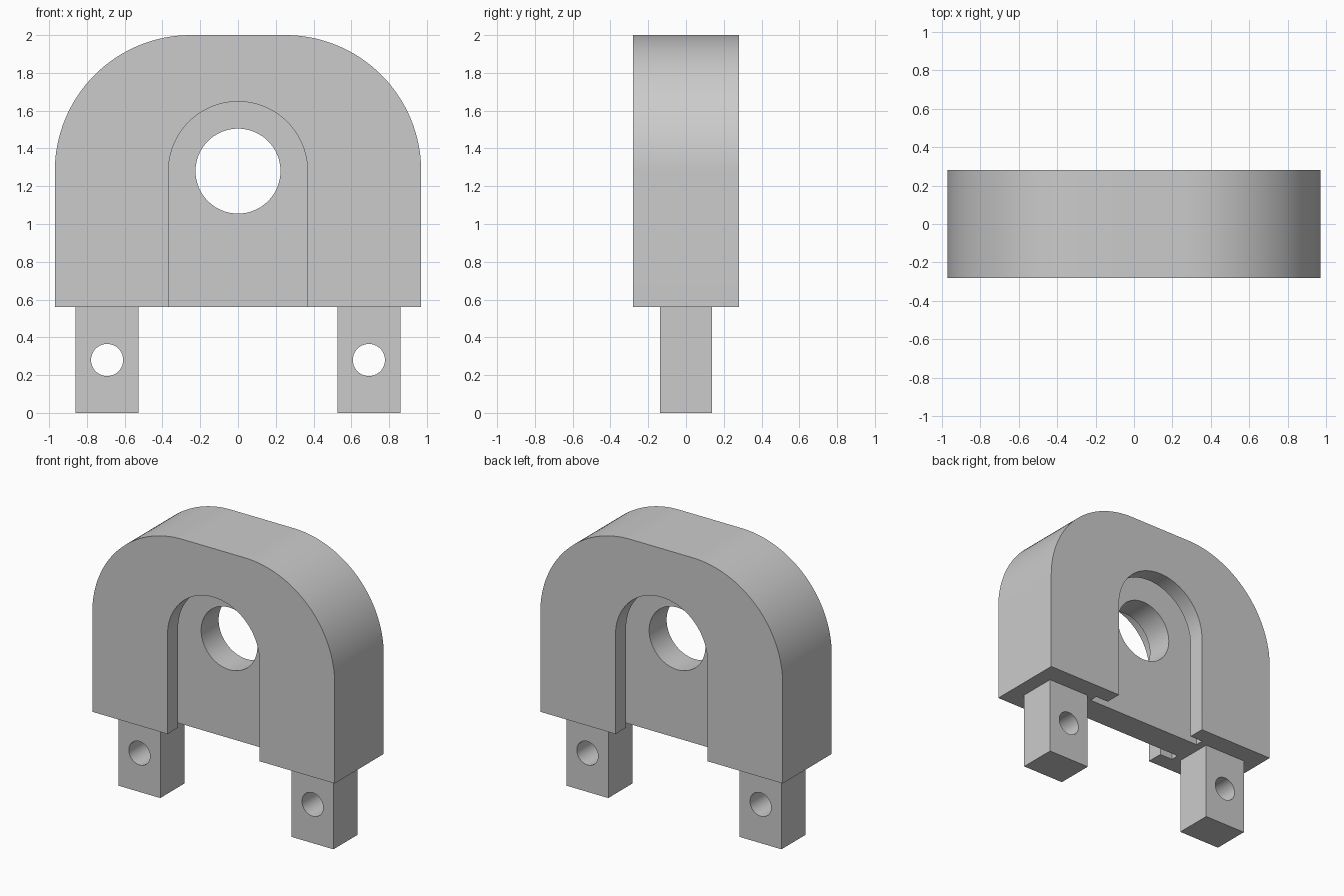
import bpy, bmesh, math

if "Cube" in bpy.data.objects:
    bpy.data.objects.remove(bpy.data.objects["Cube"], do_unlink=True)

grey = bpy.data.materials.new("plain grey")
grey.use_nodes = True
GREY = (0.6, 0.6, 0.6, 1)
grey.diffuse_color = GREY
grey.node_tree.nodes["Principled BSDF"].inputs["Base Color"].default_value = GREY

BASE_Z = 0.56      # underside of the body
HOLE_Z = 1.28      # centre of the arch and the main hole
HALF_Y = 0.28      # half the body thickness
WEB_Y = 0.10       # half the thickness of the central web
LIP_Y = 0.16       # inner face of the retaining lips


def arc(cx, cz, r, start, end, steps):
    """Points along an arc in the XZ plane, angles in degrees."""
    angles = [math.radians(start + (end - start) * i / steps) for i in range(steps + 1)]
    return [(cx + r * math.cos(a), cz + r * math.sin(a)) for a in angles]


def prism(name, profile, y0, y1):
    """Extrude an XZ profile from y0 to y1."""
    bm = bmesh.new()
    face = bm.faces.new([bm.verts.new((x, y0, z)) for x, z in profile])
    result = bmesh.ops.extrude_face_region(bm, geom=[face])
    moved = [v for v in result["geom"] if isinstance(v, bmesh.types.BMVert)]
    bmesh.ops.translate(bm, verts=moved, vec=(0, y1 - y0, 0))
    bmesh.ops.recalc_face_normals(bm, faces=bm.faces)
    mesh = bpy.data.meshes.new(name)
    bm.to_mesh(mesh)
    bm.free()
    mesh.materials.append(grey)
    obj = bpy.data.objects.new(name, mesh)
    bpy.context.collection.objects.link(obj)
    return obj


def select(obj):
    bpy.ops.object.select_all(action="DESELECT")
    obj.select_set(True)
    bpy.context.view_layer.objects.active = obj


def cut(obj, cutter):
    """Subtract the cutter from the part and remove it."""
    cutter.hide_render = True
    mod = obj.modifiers.new("cut", "BOOLEAN")
    mod.operation = "DIFFERENCE"
    mod.solver = "EXACT"
    mod.object = cutter
    select(obj)
    bpy.ops.object.modifier_apply(modifier=mod.name)
    bpy.data.objects.remove(cutter, do_unlink=True)


def hole(x, z, r):
    return prism("hole_cutter", arc(x, z, r, 0, 360, 64)[:-1], -1, 1)


def arch(r, y0, y1):
    """Arch-shaped slot cutter, open at the bottom."""
    profile = [(-r, 0.3), (r, 0.3)] + arc(0, HOLE_Z, r, 0, 180, 48)
    return prism("slot_cutter", profile, y0, y1)


# Body with large rounded shoulders
R, W = 0.72, 0.97
outline = [(-W, BASE_Z), (W, BASE_Z)]
outline += arc(W - R, HOLE_Z, R, 0, 90, 32) + arc(R - W, HOLE_Z, R, 90, 180, 32)
body = prism("body", outline, -HALF_Y, HALF_Y)

# Undercut arched slots on the front and back
for side in (-1, 1):
    cut(body, arch(0.368, side * 0.5, side * (LIP_Y - 0.02)))
    cut(body, arch(0.47, side * LIP_Y, side * WEB_Y))
cut(body, hole(0, HOLE_Z, 0.225))

# Drilled legs
parts = [body]
for name, side in (("left_leg", 1), ("right_leg", -1)):
    x, half = side * 0.693, 0.167
    leg = prism(name, [(x - half, 0), (x + half, 0),
                       (x + half, BASE_Z + 0.02), (x - half, BASE_Z + 0.02)], -0.137, 0.137)
    cut(leg, hole(x, 0.28, 0.085))
    parts.append(leg)

# Smooth the curved walls, keep the edges sharp
for part in parts:
    select(part)
    bpy.ops.object.shade_smooth_by_angle(angle=math.radians(30))
